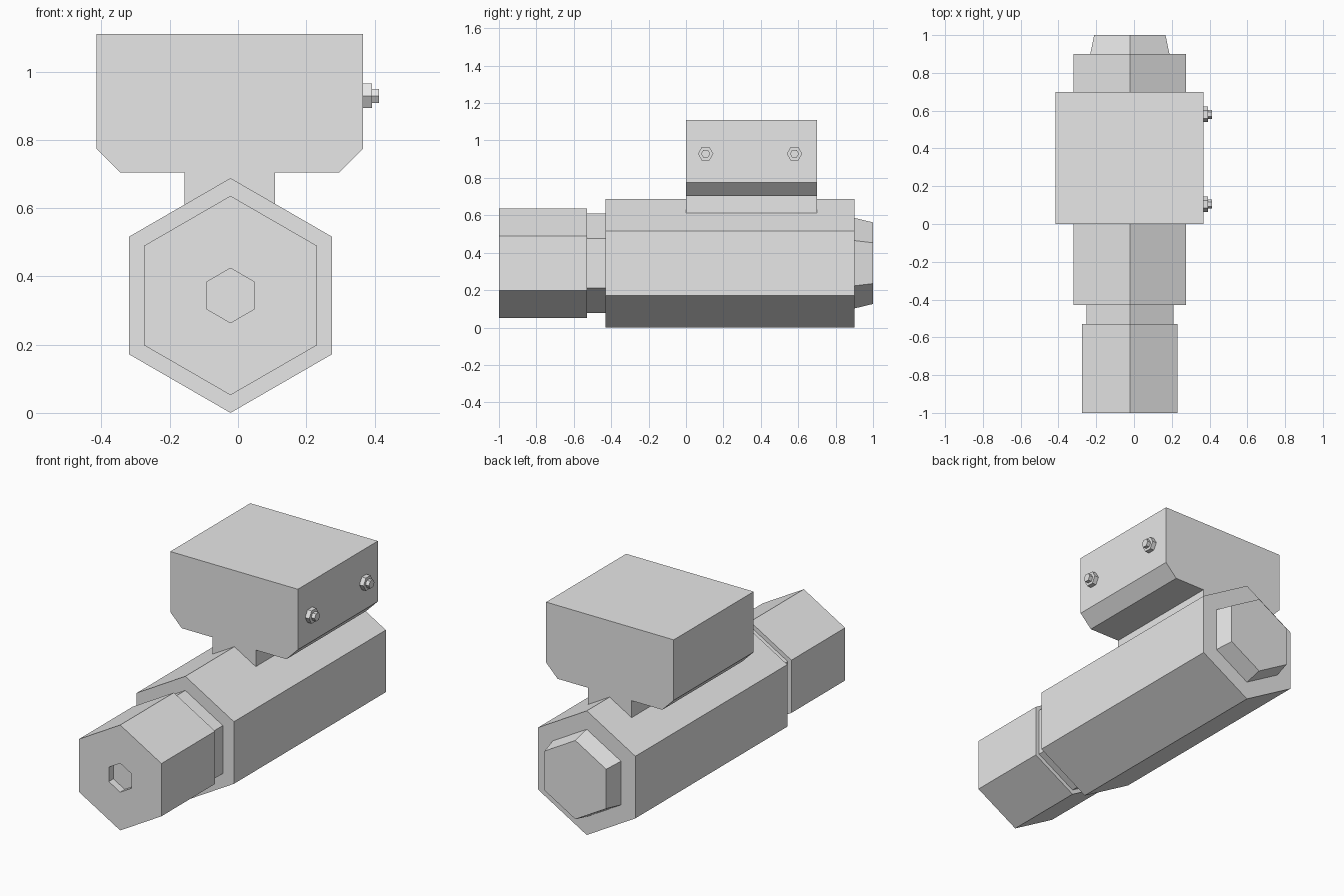
import bpy
import bmesh
from math import cos, sin, pi
from mathutils import Vector

cube = bpy.data.objects.get("Cube")
if cube:
    bpy.data.objects.remove(cube, do_unlink=True)

grey = bpy.data.materials.new("plain grey")
grey.use_nodes = True
colour = (0.8, 0.8, 0.8, 1)
grey.diffuse_color = colour
grey.node_tree.nodes["Principled BSDF"].inputs["Base Color"].default_value = colour


def loft(name, rings):
    """Skin a list of equal-length point rings and cap both ends."""
    bm = bmesh.new()
    loops = [[bm.verts.new(p) for p in ring] for ring in rings]
    n = len(loops[0])
    for a, b in zip(loops, loops[1:]):
        for i in range(n):
            j = (i + 1) % n
            bm.faces.new((a[i], a[j], b[j], b[i]))
    bm.faces.new(loops[0])
    bm.faces.new(loops[-1])
    bmesh.ops.recalc_face_normals(bm, faces=bm.faces)
    mesh = bpy.data.meshes.new(name)
    bm.to_mesh(mesh)
    bm.free()
    mesh.materials.append(grey)
    ob = bpy.data.objects.new(name, mesh)
    bpy.context.collection.objects.link(ob)
    return ob


ANGLES = [i * pi / 3 for i in range(6)]
AXIS_X, AXIS_Z = -0.022, 0.344


def hex_along_y(name, *steps):
    """Point-up hexagonal solid from (y, radius) steps."""
    return loft(name, [[Vector((AXIS_X + r * sin(a), y, AXIS_Z + r * cos(a)))
                        for a in ANGLES] for y, r in steps])


def hex_along_x(name, y, z, *steps):
    """Flat-topped hexagonal solid from (x, radius) steps."""
    return loft(name, [[Vector((x, y + r * cos(a), z + r * sin(a)))
                        for a in ANGLES] for x, r in steps])


# Hexagonal barrel, neck, socketed head and tapered end cap
hex_along_y("barrel", (-0.43, 0.344), (0.9, 0.344))
hex_along_y("neck", (-0.53, 0.266), (-0.43, 0.266))
hex_along_y("socket_head", (-0.96, 0.08), (-1, 0.08), (-1, 0.292), (-0.53, 0.292))
hex_along_y("end_cap", (0.9, 0.242), (1, 0.218))

# Terminal box with chamfered underside and a stem running into the barrel
half_profile = [(0.133, 0.55), (0.133, 0.704), (0.321, 0.704),
                (0.391, 0.775), (0.391, 1.11)]
outline = half_profile + [(-x, z) for x, z in reversed(half_profile)]
loft("terminal_box", [[Vector((x - 0.024, y, z)) for x, z in outline]
                      for y in (0, 0.7)])

# Two side screws
for label, y in (("front", 0.105), ("rear", 0.58)):
    hex_along_x(label + "_screw", y, 0.929,
                (0.367, 0.041), (0.392, 0.041), (0.392, 0.024), (0.413, 0.024))
